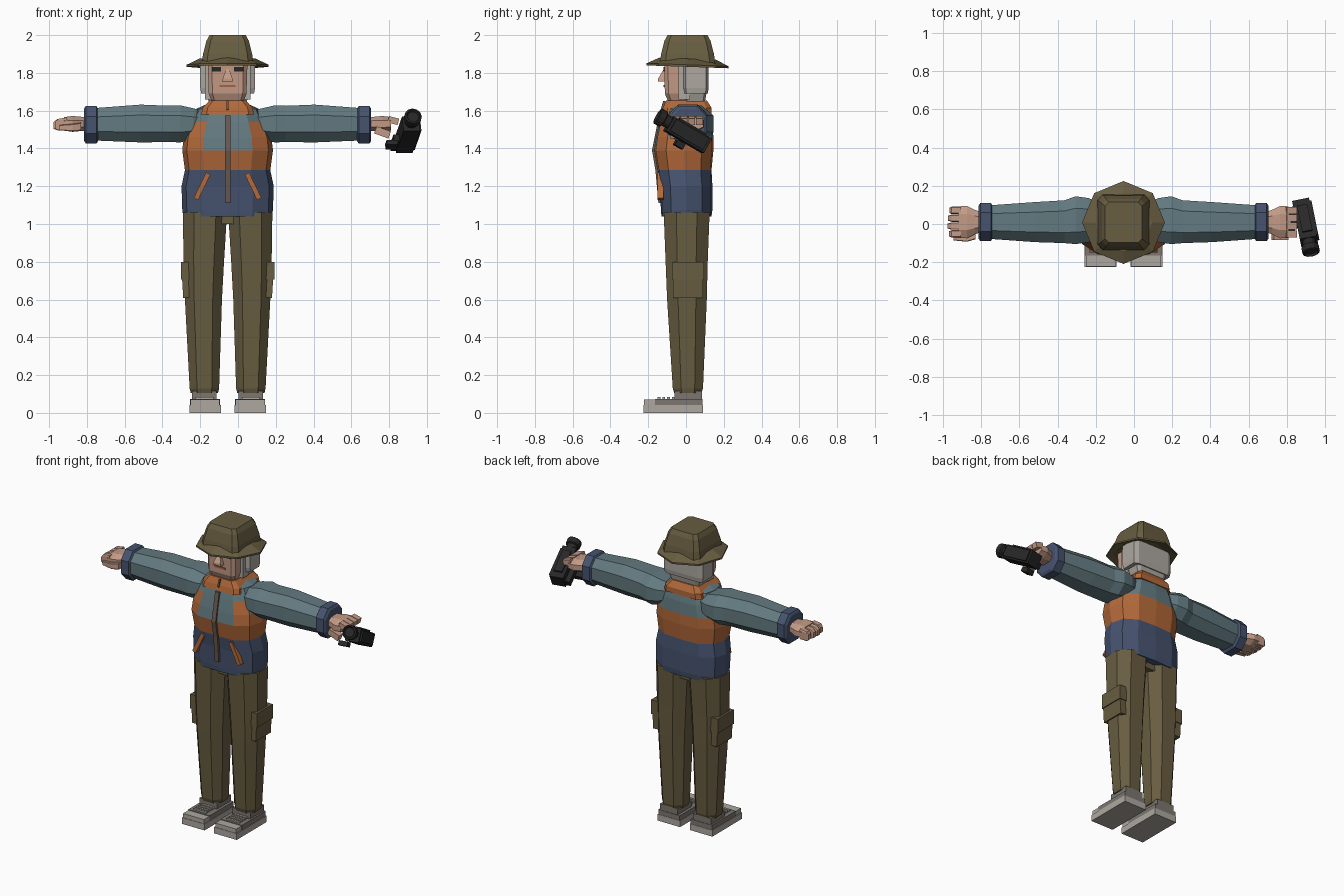
import bpy, bmesh, math
from mathutils import Vector, Matrix, Euler

cube = bpy.data.objects.get("Cube")
if cube:
    bpy.data.objects.remove(cube, do_unlink=True)

CX = -0.055  # body's centre line


def material(name, code):
    def lin(c):
        return c / 12.92 if c <= 0.04045 else ((c + 0.055) / 1.055) ** 2.4
    rgb = [lin(int(code[i:i + 2], 16) / 255) for i in (0, 2, 4)] + [1]
    m = bpy.data.materials.new(name)
    m.use_nodes = True
    m.diffuse_color = rgb
    bsdf = next(n for n in m.node_tree.nodes if n.type == "BSDF_PRINCIPLED")
    bsdf.inputs["Base Color"].default_value = rgb
    return m


olive = material("olive_cloth", "685D41")
skin = material("skin", "C39A86")
grey = material("light_grey", "ADA7A0")
dark = material("dark_grey", "7C7670")
navy = material("navy_cloth", "46536F")
rust = material("orange_cloth", "B3693A")
teal = material("teal_cloth", "637A80")
black = material("black_plastic", "272727")
zipc = material("zip_brown", "6A5A50")
lip = material("lip_brown", "A2614A")

OCT = [(1, -.45), (1, .45), (.5, 1), (-.5, 1), (-1, .45), (-1, -.45), (-.5, -1), (.5, -1)]
SQUARE = [(1, -1), (1, 1), (-1, 1), (-1, -1)]
CHAMFER = [(1, -.8), (1, .8), (.8, 1), (-.8, 1), (-1, .8), (-1, -.8), (-.8, -1), (.8, -1)]
HALF = [(0, -1), (.55, -.95), (.9, -.6), (1, 0), (.9, .6), (.55, .95), (0, 1)]
BODY = HALF + [(-x, y) for x, y in HALF[-2:0:-1]]


def finish(name, bm, mats):
    bmesh.ops.recalc_face_normals(bm, faces=bm.faces)
    me = bpy.data.meshes.new(name)
    bm.to_mesh(me)
    bm.free()
    for m in mats:
        me.materials.append(m)
    ob = bpy.data.objects.new(name, me)
    ob.location.x = CX
    bpy.context.collection.objects.link(ob)
    return ob


def loft(name, rings, *mats):
    bm = bmesh.new()
    loops = [[bm.verts.new(p) for p in r] for r in rings]
    n = len(loops[0])
    for a, b in zip(loops, loops[1:]):
        for i in range(n):
            j = (i + 1) % n
            bm.faces.new((a[i], a[j], b[j], b[i]))
    bm.faces.new(loops[0])
    bm.faces.new(loops[-1])
    return finish(name, bm, mats)


def upright(name, shape, sections, *mats):
    """sections: z, centre x, half width, front y, back y"""
    return loft(name, [[(c + x * w, (f + b) / 2 + y * (b - f) / 2, z) for x, y in shape]
                       for z, c, w, f, b in sections], *mats)


def sideways(name, s, shape, sections, *mats):
    """sections: x, centre y, half depth, centre z, half height"""
    return loft(name, [[(s * x, cy + p * ry, cz + q * rz) for p, q in shape]
                       for x, cy, ry, cz, rz in sections], *mats)


def box(name, mat, x, y, z, rot=(0, 0, 0), pivot=None):
    """box between (low, high) limits, optionally turned about its middle"""
    size = Vector([v[1] - v[0] for v in (x, y, z)])
    mid = Vector([sum(v) / 2 for v in (x, y, z)])
    piv = Vector(pivot) if pivot else mid
    m = Matrix.Translation(piv) @ Euler(rot).to_matrix().to_4x4() @ Matrix.Translation(mid - piv)
    bm = bmesh.new()
    bmesh.ops.create_cube(bm, size=1, matrix=m @ Matrix.Diagonal(size).to_4x4())
    return finish(name, bm, [mat])


# Jacket body with colour bands
jacket = upright("jacket", BODY, [
    (1.04, 0, .235, -.13, .135), (1.075, 0, .24, -.133, .14), (1.2, 0, .244, -.138, .14),
    (1.285, 0, .226, -.15, .135), (1.39, 0, .24, -.168, .145), (1.46, 0, .232, -.158, .145),
    (1.54, 0, .2, -.14, .14), (1.61, 0, .165, -.12, .125), (1.635, 0, .11, -.1, .11)],
    navy, rust, teal)
for f in jacket.data.polygons:
    c = f.center
    limit = 1.46
    if c.y < -.05:
        limit = 1.39 if abs(c.x) < .12 else 1.54
    f.material_index = 0 if c.z < 1.285 else 1 if c.z < limit else 2

upright("collar", CHAMFER, [(1.58, 0, .14, -.13, .135), (1.615, 0, .132, -.122, .135),
                            (1.655, 0, .095, -.105, .11)], rust)
box("collar_gap", zipc, (-.005, .005), (-.128, -.1), (1.6, 1.65), (-.3, 0, 0))
upright("zip", SQUARE, [(1.11, 0, .015, -.146, -.125), (1.285, 0, .015, -.162, -.14),
                        (1.39, 0, .015, -.18, -.158), (1.575, 0, .015, -.143, -.12)], zipc)

# Head, face and hair
upright("head", CHAMFER, [(1.6, 0, .08, -.08, .08), (1.65, 0, .085, -.095, .08),
                          (1.69, 0, .1, -.112, .08), (1.85, 0, .105, -.115, .08)], skin)
upright("nose", SQUARE, [(1.755, 0, .03, -.147, -.1), (1.77, 0, .026, -.147, -.1),
                         (1.82, 0, .008, -.118, -.1)], skin)
box("mouth", lip, (-.042, .042), (-.118, -.11), (1.724, 1.736))
upright("hair", CHAMFER, [(1.69, 0, .14, -.01, .115), (1.72, 0, .145, -.015, .12),
                          (1.85, 0, .145, -.015, .12)], grey)
upright("hair_nape", CHAMFER, [(1.645, 0, .1, -.005, .1), (1.7, 0, .118, -.01, .11)], grey)


# Hat
def brim_ring(r, z):
    pts = [(r * math.cos(i * math.pi / 4), r * math.sin(i * math.pi / 4)) for i in range(8)]
    return [(x, y + .008, z - .035 * y) for x, y in pts]


loft("hat_brim", [brim_ring(.13, 1.86), brim_ring(.217, 1.832), brim_ring(.217, 1.843),
                  brim_ring(.15, 1.875)], olive)
upright("hat_crown", CHAMFER, [(z, 0, r, -.002 - r, .018 + r) for z, r in
                               ((1.85, .137), (1.9, .13), (1.97, .112), (2.0, .096))], olive)

box("crotch", olive, (-.04, .04), (-.08, .09), (1.0, 1.06))

for s, side in ((1, "left"), (-1, "right")):
    def span(a, b):
        return (s * a, s * b) if s > 0 else (s * b, s * a)

    box(side + "_eye", black, span(.034, .083), (-.12, -.112), (1.808, 1.832))
    box(side + "_sideburn", grey, span(.09, .12), (-.04, .02), (1.66, 1.85))
    box(side + "_pocket_trim", rust, span(.122, .148), (-.15, -.12), (1.125, 1.275),
        (0, -s * .45, 0))

    # Sleeve and cuff
    sideways(side + "_sleeve", s, OCT, [
        (.13, .02, .09, 1.535, .065), (.18, .02, .115, 1.53, .082), (.25, .02, .125, 1.53, .098),
        (.31, .012, .112, 1.53, .096), (.46, .01, .105, 1.532, .1), (.7, .01, .088, 1.528, .086)], teal)
    sideways(side + "_cuff", s, OCT, [
        (.685, .01, .085, 1.525, .085), (.695, .01, .1, 1.525, .1),
        (.75, .01, .1, 1.525, .1), (.76, .01, .085, 1.525, .085)], navy)

    # Trouser leg and cargo pocket
    upright(side + "_leg", OCT, [
        (.105, s * .123, .072, -.062, .082), (.13, s * .123, .078, -.07, .09),
        (.6, s * .128, .098, -.1, .11), (.8, s * .126, .107, -.108, .115),
        (1.06, s * .12, .117, -.118, .125)], olive)
    box(side + "_cargo_pocket", olive, span(.19, .238), (-.07, .09), (.61, .71), (0, s * .06, 0))
    box(side + "_pocket_flap", olive, span(.19, .247), (-.075, .095), (.705, .8))

    # Shoe
    box(side + "_sole", grey, span(.036, .203), (-.225, .09), (0, .042))
    box(side + "_toe_cap", grey, span(.042, .197), (-.222, -.16), (.04, .07))
    box(side + "_shoe_upper", dark, span(.04, .199), (-.165, .088), (.04, .074))
    box(side + "_shoe_ankle", dark, span(.058, .188), (-.06, .085), (.07, .115))
    for i in range(4):
        y = -.15 + i * .025
        box(side + "_lace", grey, span(.075, .17), (y, y + .014), (.07, .084))

    # Palm and wrist
    sideways(side + "_palm", s, OCT, [
        (.74, .01, .05, 1.53, .035), (.78, .01, .065, 1.53, .038),
        (.82, .01, .085, 1.53, .042), (.865, .01, .082, 1.53, .036)], skin)
    for i in range(4):
        y = .01 + (i - 1.5) * .041
        if s < 0:
            tip = .925 - .008 * abs(i - 1.4)
            sideways("right_finger", s, CHAMFER, [
                (.85, y, .019, 1.53, .034), (.9, y, .019, 1.526, .03), (tip, y, .013, 1.522, .018)], skin)
        else:
            box("left_finger", skin, (.85, .905), (y - .018, y + .018), (1.53, 1.565), (0, .25, 0))
    if s < 0:
        sideways("right_thumb", s, CHAMFER, [
            (.775, -.06, .02, 1.515, .022), (.82, -.075, .018, 1.51, .02), (.89, -.073, .013, 1.51, .014)], skin)
    else:
        box("left_thumb", skin, (.78, .86), (-.085, -.045), (1.465, 1.505), (0, .35, 0))

# Hand-held video camera, tilted lens-up
TURN = (-.52, 0, .2)
MID = (.955, -.01, 1.485)


def cam_box(name, mat, x, y, z):
    lims = [(m + v[0], m + v[1]) for m, v in zip(MID, (x, y, z))]
    return box(name, mat, *lims, rot=TURN, pivot=MID)


cam_box("camera_body", black, (-.045, .045), (-.095, .14), (-.045, .042))
cam_box("camera_screen", black, (.04, .055), (-.08, .125), (-.035, .035))
cam_box("camera_grip", black, (-.075, -.04), (.02, .13), (-.04, .0))
cam_box("camera_foot", black, (-.12, -.06), (.0, .05), (-.075, -.045))
cam_box("camera_top", black, (-.025, .03), (-.06, .1), (.04, .052))

turn = Matrix.Translation(MID) @ Euler(TURN).to_matrix().to_4x4()
lens = [(r, y) for r, y in ((.034, -.09), (.034, -.125), (.046, -.13), (.046, -.165), (.036, -.17), (.03, -.158))]
loft("camera_lens", [[turn @ Vector((r * math.cos(i * math.pi / 6), y, .005 + r * math.sin(i * math.pi / 6)))
                      for i in range(12)] for r, y in lens], black)
